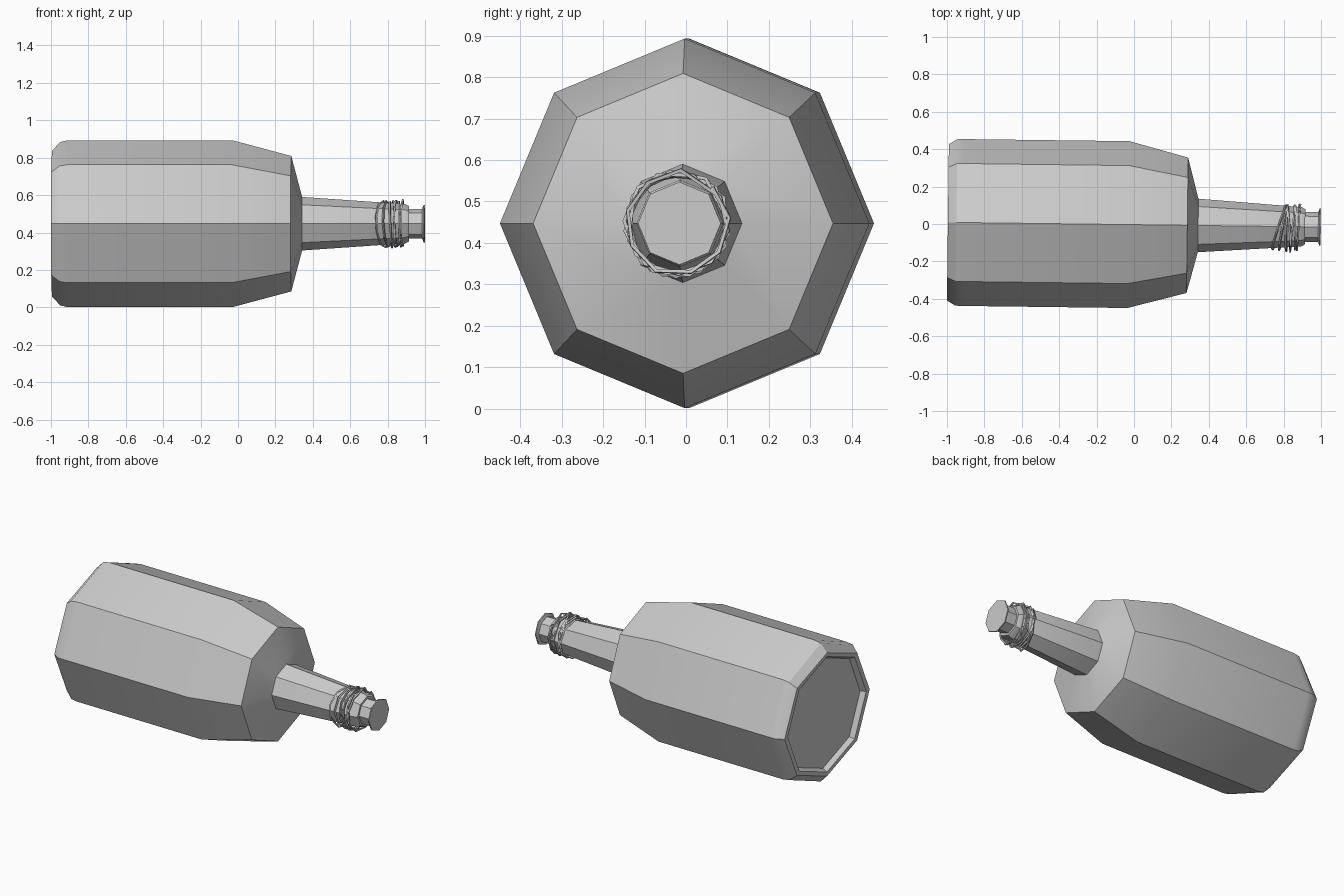
import bpy, bmesh, math, random
from mathutils import Vector, Matrix

if "Cube" in bpy.data.objects:
    bpy.data.objects.remove(bpy.data.objects["Cube"], do_unlink=True)

random.seed(4)
SIDES = 8
# The bottle lies along x with a very slight yaw
PLACE = Matrix.Translation((0, -0.0035, 0.447)) @ Matrix.Rotation(-0.0125, 4, 'Z')

grey = bpy.data.materials.new("plain grey")
grey.use_nodes = True
grey.diffuse_color = (0.6, 0.6, 0.6, 1)
grey.node_tree.nodes["Principled BSDF"].inputs["Base Color"].default_value = (0.6, 0.6, 0.6, 1)


def finish(obj):
    obj.data.materials.append(grey)
    bpy.ops.object.select_all(action='DESELECT')
    obj.select_set(True)
    bpy.context.view_layer.objects.active = obj
    bpy.ops.object.shade_smooth_by_angle(angle=math.radians(30))


def lathe(name, profile):
    """Eight-sided turned part; profile is (x, radius in y, radius in z)."""
    bm = bmesh.new()
    rings = []
    for x, ry, rz in profile:
        ring = []
        for i in range(SIDES):
            a = math.tau * i / SIDES
            p = Vector((x, ry * math.cos(a), rz * math.sin(a)))
            ring.append(bm.verts.new(PLACE @ p))
        rings.append(ring)
    for r, s in zip(rings, rings[1:]):
        for i in range(SIDES):
            j = (i + 1) % SIDES
            bm.faces.new((r[i], r[j], s[j], s[i]))
    bm.faces.new(rings[0])
    bm.faces.new(rings[-1])
    bmesh.ops.recalc_face_normals(bm, faces=bm.faces)
    mesh = bpy.data.meshes.new(name)
    bm.to_mesh(mesh)
    bm.free()
    obj = bpy.data.objects.new(name, mesh)
    bpy.context.collection.objects.link(obj)
    finish(obj)
    return obj


# Body with recessed base, shoulder and tapering neck
lathe("bottle", [
    (-0.965, 0.365, 0.35),
    (-0.994, 0.385, 0.365),
    (-0.995, 0.418, 0.39),
    (-0.95, 0.445, 0.437),
    (-0.91, 0.446, 0.446),
    (-0.03, 0.446, 0.446),
    (0.285, 0.362, 0.362),
    (0.343, 0.143, 0.143),
    (0.895, 0.105, 0.105),
    (0.915, 0.094, 0.094),
])

# Stopper with a thin flared lip
lathe("stopper", [
    (0.9, 0.08, 0.08),
    (0.985, 0.08, 0.08),
    (0.992, 0.1, 0.1),
    (0.999, 0.1, 0.1),
])

# Cord wound around the neck: (position, slant) of each turn
turns = [(0.765, 0.045), (0.79, 0.03), (0.81, 0.012), (0.83, -0.01),
         (0.845, 0.018), (0.86, 0.004), (0.88, 0.008)]
curve = bpy.data.curves.new("neck_cord", 'CURVE')
curve.dimensions = '3D'
curve.bevel_depth = 0.006
curve.bevel_resolution = 0
curve.use_fill_caps = True
steps = 9
points = []
for k, (x, slant) in enumerate(turns):
    following = turns[min(k + 1, len(turns) - 1)]
    for i in range(steps):
        t = i / steps
        a = math.tau * t + 0.25 * k
        mid = x + (following[0] - x) * t
        lean = slant + (following[1] - slant) * t
        r = 0.123 + random.uniform(-0.004, 0.006)
        points.append(PLACE @ Vector((mid + lean * math.cos(a),
                                      r * math.cos(a) - 0.007, r * math.sin(a))))
spline = curve.splines.new('POLY')
spline.points.add(len(points) - 1)
for sp, p in zip(spline.points, points):
    sp.co = (*p, 1)
cord = bpy.data.objects.new("neck_cord", curve)
bpy.context.collection.objects.link(cord)
bpy.ops.object.select_all(action='DESELECT')
cord.select_set(True)
bpy.context.view_layer.objects.active = cord
bpy.ops.object.convert(target='MESH')
finish(bpy.context.view_layer.objects.active)
